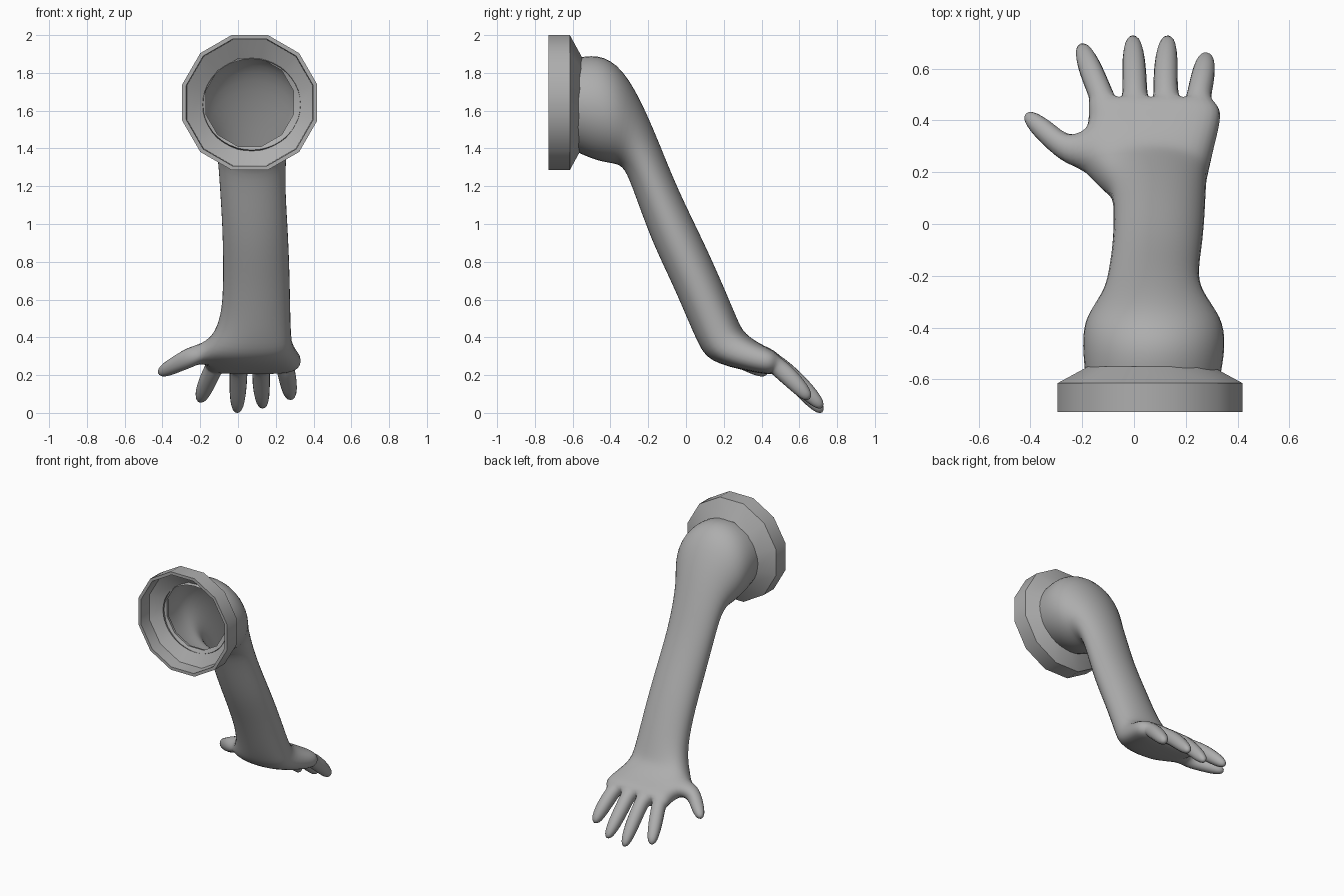
import bpy, bmesh
from math import pi, sin, cos, radians
from mathutils import Vector
from itertools import product

if "Cube" in bpy.data.objects:
    bpy.data.objects.remove(bpy.data.objects["Cube"])

grey = bpy.data.materials.new("dark_grey")
grey.diffuse_color = (.42, .42, .42, 1)
grey.use_nodes = True
grey.node_tree.nodes["Principled BSDF"].inputs["Base Color"].default_value = grey.diffuse_color


def make_object(name, bm):
    bmesh.ops.recalc_face_normals(bm, faces=bm.faces)
    mesh = bpy.data.meshes.new(name)
    bm.to_mesh(mesh)
    bm.free()
    mesh.materials.append(grey)
    ob = bpy.data.objects.new(name, mesh)
    bpy.context.collection.objects.link(ob)
    return ob


def skin(bm, a, b):
    """Quads between two closed loops; returns the faces."""
    n = len(a)
    return [bm.faces.new((a[i], a[(i + 1) % n], b[(i + 1) % n], b[i])) for i in range(n)]


def grow(bm, face, steps):
    """Extrude a quad through (x, y, z, half width, half thickness) steps."""
    for step in steps:
        c = Vector(step[:3])
        d = (c - face.calc_center_median()).normalized()
        side = d.cross(Vector((0, 0, 1))).normalized()
        up = side.cross(d)
        face = bmesh.ops.extrude_discrete_faces(bm, faces=[face])["faces"][0]
        vs = list(face.verts)
        corners = [c + side * step[3] * a + up * step[4] * b
                   for a, b in ((-1, -1), (1, -1), (1, 1), (-1, 1))]
        options = [[corners[(k + s * i) % 4] for i in range(4)]
                   for k, s in product(range(4), (1, -1))]
        best = min(options, key=lambda o: sum((v.co - p).length for v, p in zip(vs, o)))
        for v, p in zip(vs, best):
            v.co = p


# Arm and palm: left x, right x, lower (y, z), upper (y, z), flatness
sections = [
    (-.19, .335, -.60, 1.39, -.60, 1.875, 0),
    (-.205, .36, -.47, 1.33, -.47, 1.905, 0),
    (-.195, .345, -.375, 1.32, -.335, 1.835, 0),
    (-.115, .26, -.325, 1.30, -.205, 1.59, 0),
    (-.10, .25, -.275, 1.17, -.08, 1.27, 0),
    (-.085, .265, -.18, .905, .005, 1.085, 0),
    (-.08, .275, -.075, .69, .12, .85, 0),
    (-.085, .28, .015, .48, .22, .62, .1),
    (-.125, .285, .065, .365, .28, .475, .3),
    (-.19, .295, .12, .27, .31, .42, .6),
    (-.18, .33, .32, .222, .39, .365, .9),
    (-.18, .345, .42, .205, .46, .335, 1),
    (-.18, .31, .455, .205, .49, .31, 1),
]
bm = bmesh.new()
rings = []
for xl, xr, y0, z0, y1, z1, flat in sections:
    ring = []
    for k in range(10):
        t = radians(162 - 36 * k)          # five points above, five below
        col = k if k < 5 else 9 - k
        u = cos(t) * (1.05 - .05 * flat) * (1 - flat) + (col / 2 - 1) * flat
        v = sin(t) * 1.06 * (1 - flat) + (1 if k < 5 else -1) * (.8 if col in (0, 4) else 1) * flat
        ring.append(bm.verts.new(((xl + xr) / 2 + u * (xr - xl) / 2,
                                  (y0 + y1) / 2 + v * (y1 - y0) / 2,
                                  (z0 + z1) / 2 + v * (z1 - z0) / 2)))
    rings.append(ring)
walls = [skin(bm, a, b) for a, b in zip(rings, rings[1:])]

# Fingers grow from the four quads closing the knuckles
end = rings[-1]
knuckles = [bm.faces.new((end[i], end[i + 1], end[8 - i], end[9 - i])) for i in range(4)]
fingers = [  # base, middle, tip
    ((-.125, .495, .242), (-.165, .59, .162), (-.208, .70, .052)),
    ((.004, .505, .24), (.0, .61, .137), (-.005, .732, -.008)),
    ((.122, .505, .24), (.122, .61, .147), (.132, .732, .018)),
    ((.249, .49, .24), (.266, .57, .17), (.282, .663, .066)),
]
for face, (base, mid, tip) in zip(knuckles, fingers):
    grow(bm, face, [(*base, .050, .055), (*mid, .052, .053), (*tip, .034, .036)])

# Thumb grows from the side of the palm
grow(bm, walls[9][9], [(-.255, .28, .295, .066, .06),
                       (-.33, .345, .255, .05, .048),
                       (-.425, .432, .205, .032, .034)])
arm = make_object("arm_and_hand", bm)
arm.data.shade_smooth()
sub = arm.modifiers.new("Smooth", 'SUBSURF')
sub.levels = sub.render_levels = 2

# Twelve-sided flared cuff at the shoulder, hollow: radius, y
profile = [(.24, -.575), (.345, -.635), (.348, -.727), (.37, -.727), (.37, -.615), (.247, -.55)]
bm = bmesh.new()
loops = []
for r, y in profile:
    loops.append([bm.verts.new((.062 + r * cos(pi / 12 + k * pi / 6), y,
                                1.643 + r * sin(pi / 12 + k * pi / 6))) for k in range(12)])
for a, b in zip(loops, loops[1:] + loops[:1]):
    skin(bm, a, b)
cuff = make_object("shoulder_cuff", bm)
bpy.ops.object.select_all(action='DESELECT')
cuff.select_set(True)
bpy.context.view_layer.objects.active = cuff
bpy.ops.object.shade_smooth_by_angle(angle=radians(32))
